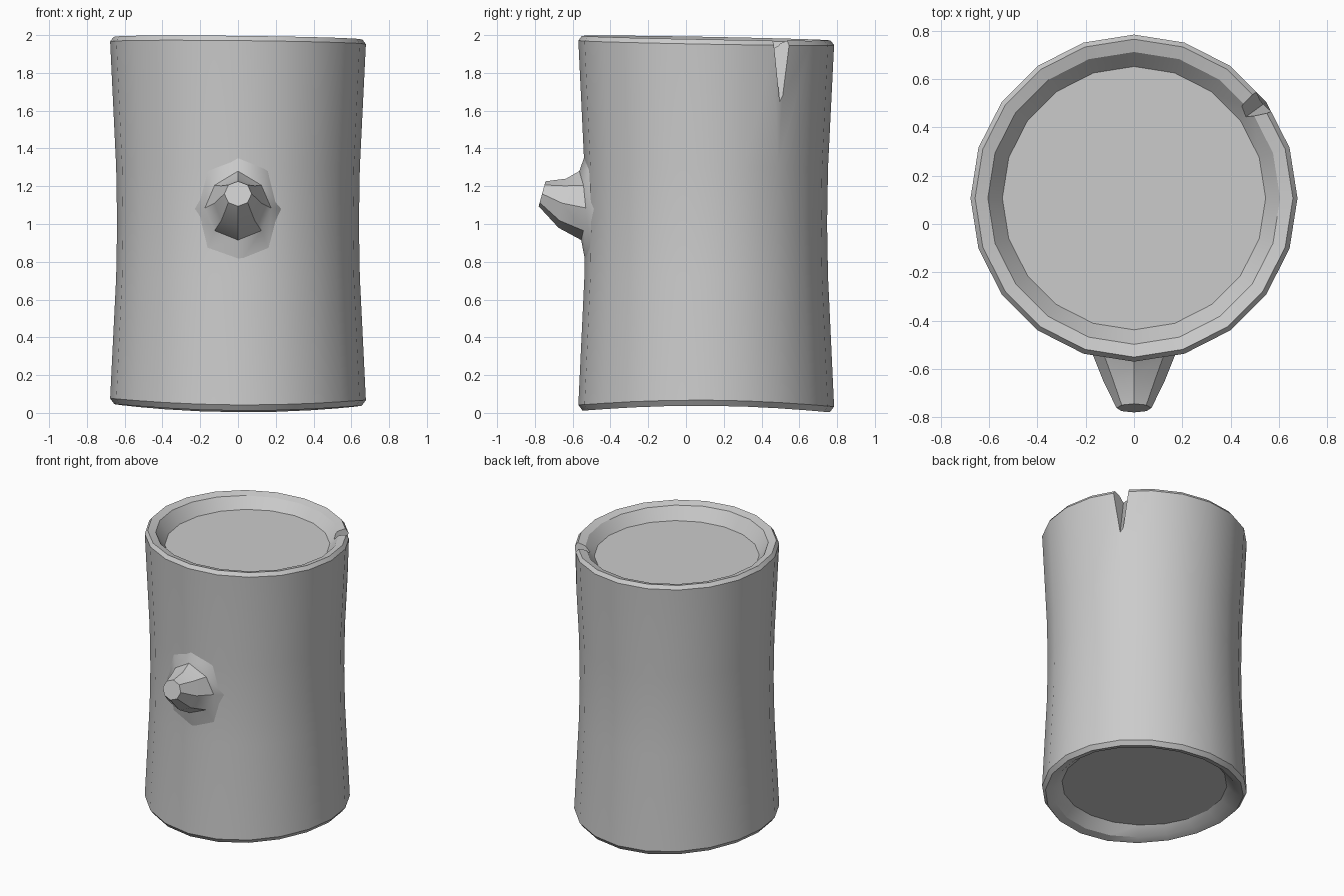
import bpy, bmesh
from math import sin, cos, pi, radians, sqrt

if "Cube" in bpy.data.objects:
    bpy.data.objects.remove(bpy.data.objects["Cube"])

CY = 0.107  # log axis offset in y


def make(name, rings):
    """Loft closed rings of points and cap both ends."""
    bm = bmesh.new()
    loops = [[bm.verts.new(p) for p in r] for r in rings]
    n = len(loops[0])
    for a, b in zip(loops, loops[1:]):
        for i in range(n):
            j = (i + 1) % n
            bm.faces.new((a[i], a[j], b[j], b[i]))
    bm.faces.new(loops[0])
    bm.faces.new(loops[-1])
    bmesh.ops.recalc_face_normals(bm, faces=bm.faces)
    me = bpy.data.meshes.new(name)
    bm.to_mesh(me)
    bm.free()
    ob = bpy.data.objects.new(name, me)
    bpy.context.collection.objects.link(ob)
    return ob


def smooth(ob, angle):
    bpy.ops.object.select_all(action='DESELECT')
    ob.select_set(True)
    bpy.context.view_layer.objects.active = ob
    bpy.ops.object.shade_smooth_by_angle(angle=radians(angle))


def low(t):   # wavy bottom rim
    return 0.025 + 0.017 * cos(2 * t) - 0.006 * sin(t + 0.8)


def high(t):  # wavy top rim
    return 1.984 + 0.014 * cos(t + radians(120))


# Log: 20-sided waisted trunk with recessed ends
profile = [
    (0.545, lambda t: 0.10), (0.605, lambda t: low(t) + 0.015),
    (0.655, low), (0.677, lambda t: low(t) + 0.03),
    (0.645, lambda t: 0.72), (0.640, lambda t: 1.0), (0.645, lambda t: 1.30),
    (0.677, lambda t: high(t) - 0.025), (0.658, high),
    (0.605, lambda t: high(t) - 0.015), (0.545, lambda t: 1.89)]
angles = [2 * pi * i / 20 for i in range(20)]
log = make("log", [[(r * cos(t), CY + r * sin(t), z(t)) for t in angles]
                   for r, z in profile])

# Split in the upper rim, cut with a tapering wedge
a = radians(36)


def notch(r, w, z):
    return (r * cos(a) - w * sin(a), CY + r * sin(a) + w * cos(a), z)


cutter = make("split_cutter", [
    [notch(r, 0, z), notch(r, w, 2.03), notch(r, -w, 2.03)]
    for r, w, z in ((0.72, 0.075, 1.47), (0.56, 0.055, 1.96))])
cutter.hide_render = True
mod = log.modifiers.new("split", 'BOOLEAN')
mod.operation = 'DIFFERENCE'
mod.solver = 'EXACT'
mod.object = cutter
bpy.context.view_layer.objects.active = log
bpy.ops.object.modifier_apply(modifier="split")
bpy.data.objects.remove(cutter)
smooth(log, 30)

# Branch stub: octagonal loft flaring into the bark
oct_angles = [pi / 2 + 2 * pi * i / 8 for i in range(8)]


def on_bark(rx, rz, zc, out):
    return [(rx * cos(t), CY - sqrt(0.64 ** 2 - (rx * cos(t)) ** 2) - out,
             zc + rz * sin(t)) for t in oct_angles]


def ring(rx, rz, y, zc, tilt):
    return [(rx * cos(t), y + tilt * sin(t), zc + rz * sin(t))
            for t in oct_angles]


base = on_bark(0.175, 0.17, 1.085, 0.022)
base[0] = (0, base[0][1] - 0.01, 1.28)  # raised lip over the stub
stub = make("branch_stub", [
    on_bark(0.24, 0.32, 1.08, -0.03), on_bark(0.23, 0.30, 1.08, -0.004), base,
    ring(0.125, 0.13, -0.655, 1.11, 0.02),
    ring(0.072, 0.066, -0.762, 1.16, 0.018)])
smooth(stub, 35)
